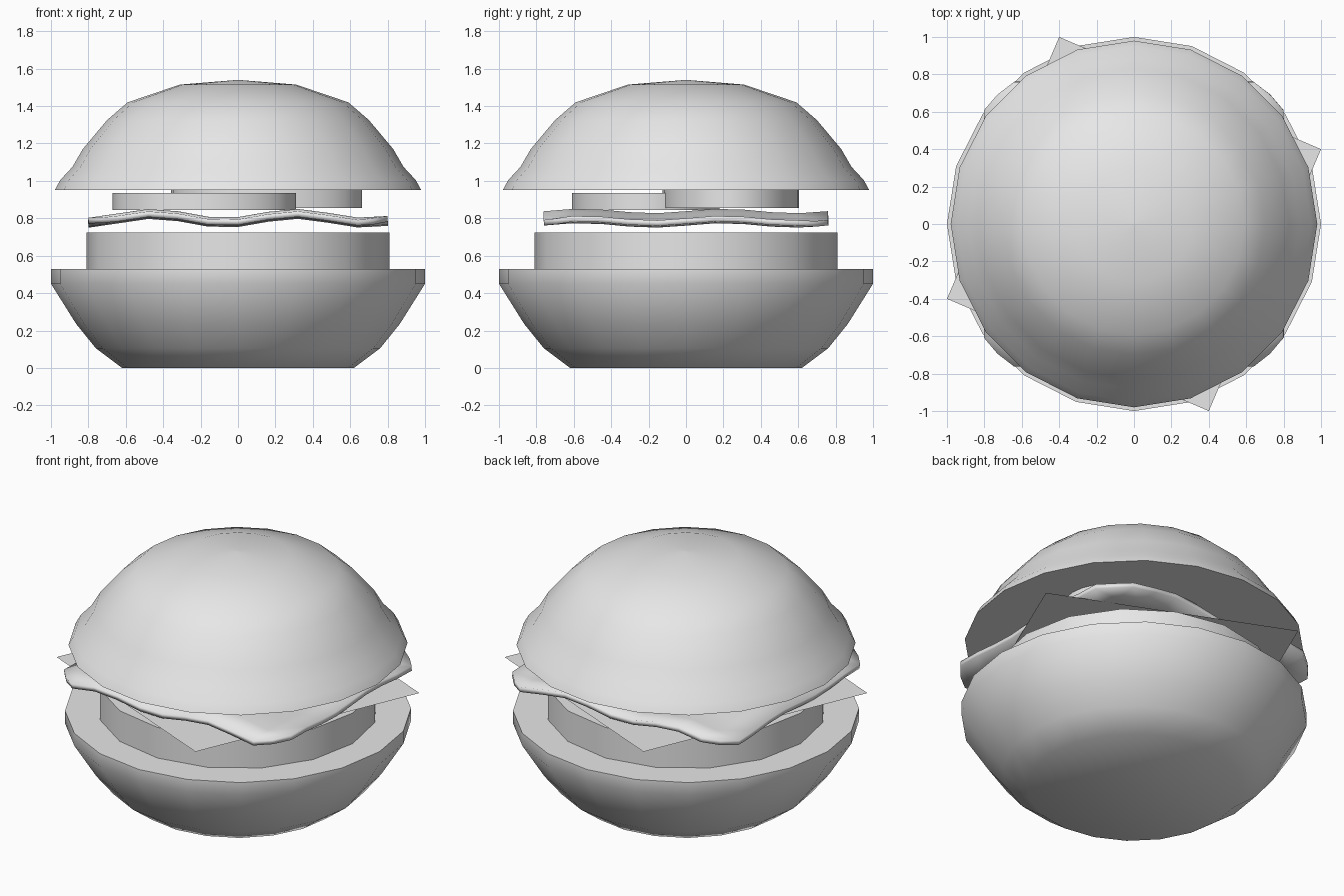
import bpy
import bmesh
from math import cos, sin, pi, atan2, radians

cube = bpy.data.objects.get("Cube")
if cube:
    bpy.data.objects.remove(cube, do_unlink=True)

# One plain grey for everything
grey = bpy.data.materials.new("light_grey")
grey.use_nodes = True
grey.diffuse_color = (0.8, 0.8, 0.8, 1)
grey.node_tree.nodes["Principled BSDF"].inputs["Base Color"].default_value = (0.8, 0.8, 0.8, 1)


def finish(name, bm, angle=40):
    bmesh.ops.recalc_face_normals(bm, faces=bm.faces)
    mesh = bpy.data.meshes.new(name)
    bm.to_mesh(mesh)
    bm.free()
    mesh.materials.append(grey)
    obj = bpy.data.objects.new(name, mesh)
    bpy.context.collection.objects.link(obj)
    bpy.ops.object.select_all(action='DESELECT')
    obj.select_set(True)
    bpy.context.view_layer.objects.active = obj
    bpy.ops.object.shade_smooth_by_angle(angle=radians(angle))
    return obj


def lathe(name, profile, sides, scale=(1, 1), centre=(0, 0)):
    """Spin (radius, height) points around z and cap both ends."""
    bm = bmesh.new()
    rings = []
    for r, z in profile:
        rings.append([bm.verts.new((centre[0] + scale[0] * r * cos(2 * pi * i / sides),
                                    centre[1] + scale[1] * r * sin(2 * pi * i / sides), z))
                      for i in range(sides)])
    for low, high in zip(rings, rings[1:]):
        for i in range(sides):
            j = (i + 1) % sides
            bm.faces.new((low[i], low[j], high[j], high[i]))
    bm.faces.new(rings[0])
    bm.faces.new(rings[-1])
    bmesh.ops.remove_doubles(bm, verts=bm.verts, dist=0.0001)
    return finish(name, bm)


# Buns
lathe("bottom_bun", [(0.62, 0), (0.76, 0.105), (0.865, 0.235), (1.0, 0.45), (1.0, 0.53)], 20)
lathe("top_bun", [(0.98, 0.95), (0.95, 1.005), (0.885, 1.075), (0.83, 1.17), (0.70, 1.325),
                  (0.59, 1.42), (0.31, 1.515), (0.002, 1.54)], 20)

# Patty
lathe("patty", [(0.81, 0.53), (0.81, 0.725)], 16)

# Two overlapping tomato slices
lathe("front_tomato_slice", [(1, 0.845), (1, 0.935)], 32, (0.49, 0.395), (-0.18, -0.215))
lathe("back_tomato_slice", [(1, 0.855), (1, 0.95)], 32, (0.51, 0.365), (0.153, 0.24))

# Cheese: a single thin square, turned slightly
bm = bmesh.new()
turn = atan2(0.4, 1)
bm.faces.new([bm.verts.new((1.077 * cos(turn + k * pi / 2), 1.077 * sin(turn + k * pi / 2), 0.75))
              for k in range(4)])
finish("cheese_slice", bm)

# Lettuce: wavy sheet with trimmed corners
bm = bmesh.new()
bmesh.ops.create_grid(bm, x_segments=10, y_segments=10, size=1)
for v in bm.verts:
    x, y = 0.8 * v.co.x, 0.76 * v.co.y
    trim = min(1, 1.42 / max(abs(x) + abs(y), 0.01))
    x, y = x * trim, y * trim
    v.co = (x, y, 0.8 + 0.024 * cos(8.3 * (x + 0.45)) + 0.012 * cos(8.3 * (y - 0.2)))
lettuce = finish("lettuce", bm, 20)
thick = lettuce.modifiers.new("thickness", 'SOLIDIFY')
thick.thickness = 0.03
thick.offset = 0
